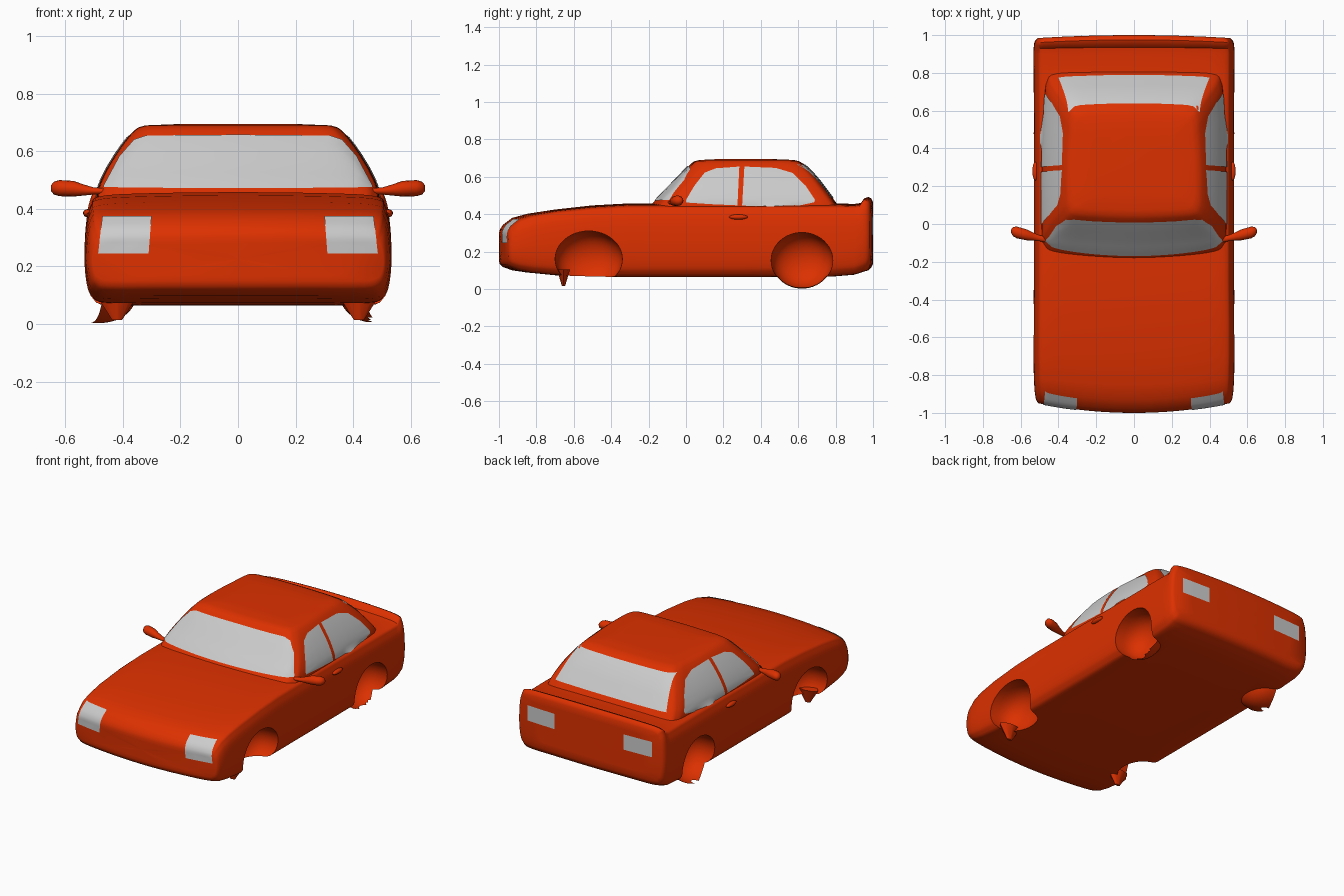
import bpy, bmesh, math
from mathutils import Vector, Matrix
from mathutils.bvhtree import BVHTree

if "Cube" in bpy.data.objects:
    bpy.data.objects.remove(bpy.data.objects["Cube"])

red = bpy.data.materials.new("red_paint")
red.diffuse_color = (0.72, 0.03, 0.0, 1)
red.use_nodes = True
red.node_tree.nodes["Principled BSDF"].inputs["Base Color"].default_value = red.diffuse_color


def add_object(name, bm, mat=None):
    bmesh.ops.recalc_face_normals(bm, faces=bm.faces)
    me = bpy.data.meshes.new(name)
    bm.to_mesh(me)
    bm.free()
    ob = bpy.data.objects.new(name, me)
    bpy.context.collection.objects.link(ob)
    if mat:
        me.materials.append(mat)
    return ob


def smooth_shade(ob, angle=40):
    bpy.ops.object.select_all(action='DESELECT')
    ob.select_set(True)
    bpy.context.view_layer.objects.active = ob
    bpy.ops.object.shade_smooth_by_angle(angle=math.radians(angle))


def curve_ring(pts, n=4):
    """Closed Catmull-Rom through 2D points."""
    p, out = [Vector(q) for q in pts], []
    for i in range(len(p)):
        a, b, c, d = (p[(i + k) % len(p)] for k in (-1, 0, 1, 2))
        for j in range(n):
            t = j / n
            out.append(0.5 * (2 * b + (c - a) * t + (2 * a - 5 * b + 4 * c - d) * t * t
                              + (3 * b - a - 3 * c + d) * t ** 3))
    return out


def mirrored(half):
    return half + [(-x, v) for x, v in half[-2:0:-1]]


def loft(name, rings, mat):
    bm = bmesh.new()
    rows = [[bm.verts.new(p) for p in r] for r in rings]
    n = len(rows[0])
    for a, b in zip(rows, rows[1:]):
        for i in range(n):
            bm.faces.new((a[i], a[(i + 1) % n], b[(i + 1) % n], b[i]))
    bm.faces.new(rows[0])
    bm.faces.new(rows[-1])
    return add_object(name, bm, mat)


def boolean(target, other, op):
    m = target.modifiers.new(op, 'BOOLEAN')
    m.operation, m.object, m.solver = op, other, 'EXACT'
    bpy.context.view_layer.objects.active = target
    bpy.ops.object.modifier_apply(modifier=m.name)
    bpy.data.objects.remove(other)


# lower body: sections along y (y, half width, bottom z, top z)
SECTIONS = [(-1.0, .505, .15, .30), (-.995, .512, .132, .318), (-.98, .52, .118, .342),
            (-.93, .527, .10, .38), (-.85, .53, .088, .402), (-.7, .533, .075, .425),
            (-.5, .533, .068, .447), (-.3, .53, .065, .458), (-.17, .53, .065, .458),
            (.3, .53, .065, .458), (.78, .532, .068, .458), (.9, .533, .078, .455),
            (.935, .532, .088, .46), (.955, .53, .094, .485), (.975, .528, .10, .492),
            (.99, .522, .115, .485), (1.0, .51, .135, .465)]


def body_ring(y, w, zb, zt, s=1.0):
    h = zt - zb
    half = [(0, zb), (.5 * w, zb), (.86 * w, zb), (.95 * w, zb + .06 * h), (.985 * w, zb + .18 * h),
            (w, zb + .42 * h), (.99 * w, zb + .72 * h), (.96 * w, zb + .89 * h),
            (.9 * w, zb + .965 * h), (.6 * w, zt - .01 * h), (0, zt)]
    mid, ring = (zb + zt) / 2, []
    for x, z in curve_ring(mirrored(half)):
        x, z = x * s, mid + (z - mid) * s
        bow = .05 * min(1, max(0, (-.7 - y) / .25)) - .015 * min(1, max(0, (y - .9) / .08))
        ring.append((x, y + bow * (x / .5) ** 2, z))
    return ring


caps = (.02, .25, .5, .75)
rings = [body_ring(*SECTIONS[0], s) for s in caps] + [body_ring(*s) for s in SECTIONS]
rings += [body_ring(*SECTIONS[-1], s) for s in reversed(caps)]
body = loft("car_body", rings, red)

# cabin: plan rings stacked in z (z, front y, rear y, half width)
CABIN = [(.40, -.235, .845, .49), (.465, -.172, .80, .487), (.50, -.14, .775, .474), (.54, -.10, .745, .454),
         (.58, -.062, .715, .43), (.62, -.024, .68, .403), (.65, .006, .65, .38),
         (.67, .026, .627, .362), (.683, .045, .605, .345), (.69, .075, .575, .32), (.694, .17, .48, .22)]
crings = []
for z, f, r, w in CABIN:
    b = .05 * (w - .28) / .2
    half = [(0, f), (.5 * w, f + .25 * b), (.87 * w, f + .8 * b), (.97 * w, f + b + .03), (w, f + b + .10),
            (w, .3), (.97 * w, r - .16), (.945 * w, r - .06), (.85 * w, r - .015), (.45 * w, r - .003), (0, r)]
    crings.append([(x, y, z) for x, y in curve_ring(mirrored(half))])
boolean(body, loft("cabin", crings, red), 'UNION')

# wheel wells: blunt bowls, (centre y, centre z, radius y, radius z)
WELLS = {"front": (-.52, .16, .18, .15), "rear": (.62, .152, .165, .15)}


def well_bm(side, spec):
    y, z, ry, rz = spec
    bm = bmesh.new()
    bmesh.ops.create_uvsphere(bm, u_segments=40, v_segments=24, radius=1)
    for v in bm.verts:
        depth = math.copysign(abs(v.co.x) ** .6, v.co.x) if abs(v.co.x) > 1e-5 else 0
        v.co = (side * .53 + .19 * depth, y + ry * v.co.y, z + rz * v.co.z)
    return bm


for side in (1, -1):
    for end, spec in WELLS.items():
        boolean(body, add_object("well_cutter", well_bm(side, spec), red), 'DIFFERENCE')
smooth_shade(body)
surface = BVHTree.FromObject(body, bpy.context.evaluated_depsgraph_get())

for side, label in ((1, "right"), (-1, "left")):
    # rear well liner hanging below the floor
    bm = well_bm(side, WELLS["rear"])
    rim = .47 if side > 0 else .525
    bmesh.ops.delete(bm, geom=[v for v in bm.verts if abs(v.co.x) > rim or v.co.z > .12], context='VERTS')
    smooth_shade(add_object("rear_well_liner_" + label, bm, red))
    # ragged flap below the front well
    bm = bmesh.new()
    bmesh.ops.create_cone(bm, cap_ends=True, segments=8, radius1=.012, radius2=.05, depth=.09,
                          matrix=Matrix.Translation((side * .42, -.655, .06)) @ Matrix.Diagonal((1.5, .7, 1, 1)))
    smooth_shade(add_object("front_well_flap_" + label, bm, red))
    # door handle
    bm = bmesh.new()
    bmesh.ops.create_uvsphere(bm, u_segments=16, v_segments=10, radius=1, matrix=Matrix.Translation(
        (side * .522, .28, .385)) @ Matrix.Diagonal((.016, .05, .014, 1)))
    smooth_shade(add_object("door_handle_" + label, bm, red))
    # wing mirror: (x, y, z, radius y, radius z)
    path = [(.45, -.085, .462, .015, .01), (.50, -.075, .462, .016, .012), (.54, -.065, .466, .022, .02),
            (.57, -.057, .47, .029, .027), (.62, -.045, .472, .031, .028), (.64, -.04, .472, .025, .022),
            (.65, -.038, .472, .01, .009)]
    mrings = [[(side * x, y + ry * math.cos(a), z + rz * math.sin(a))
               for a in (k * math.tau / 16 for k in range(16))] for x, y, z, ry, rz in path]
    smooth_shade(loft("wing_mirror_" + label, mrings, red), 60)


def panel(name, low, high, direction, place, nu=24, nv=10):
    """Glass patch between two edge polylines, projected on the body."""
    def along(pts, u):
        t = u * (len(pts) - 1)
        i = min(int(t), len(pts) - 2)
        return Vector(pts[i]).lerp(Vector(pts[i + 1]), t - i)
    bm, grid = bmesh.new(), []
    for j in range(nv + 1):
        row = []
        for i in range(nu + 1):
            a, b = along(low, i / nu).lerp(along(high, i / nu), j / nv)
            hit, normal, _, _ = surface.ray_cast(Vector(place(a, b)), Vector(direction))
            row.append(bm.verts.new(hit + normal * .004) if hit else None)
        grid.append(row)
    for r0, r1 in zip(grid, grid[1:]):
        for i in range(nu):
            quad = (r0[i], r0[i + 1], r1[i + 1], r1[i])
            if all(quad):
                bm.faces.new(quad)
    smooth_shade(add_object(name, bm))


def front_panel(name, low, high):
    panel(name, low, high, (0, 1, 0), lambda x, z: (x, -3, z))


def back_panel(name, low, high, start=3):
    panel(name, low, high, (0, -1, 0), lambda x, z: (x, start, z))


# windscreen, and rear window (projected from in front of the tail lip)
front_panel("windscreen", [(-.465, .473), (-.2, .47), (.2, .47), (.465, .473)],
            [(-.465, .478), (-.41, .58), (-.36, .638), (-.32, .652), (0, .655),
             (.32, .652), (.36, .638), (.41, .58), (.465, .478)])
back_panel("rear_window", [(-.40, .485), (.40, .485)], [(-.345, .662), (.345, .662)], .9)

for side, label in ((1, "right"), (-1, "left")):
    # side windows
    for name, low, high in (
            ("door_window_", [(0, .462), (.14, .453), (.275, .447)],
             [(0, .475), (.045, .55), (.10, .62), (.16, .643), (.285, .652)]),
            ("quarter_window_", [(.30, .446), (.45, .438), (.6, .445), (.685, .463)],
             [(.312, .652), (.48, .645), (.57, .618), (.64, .55), (.69, .475)])):
        panel(name + label, low, high, (-side, 0, 0), lambda y, z: (side * 3, y, z))
    # lamps
    front_panel("headlamp_" + label, [(side * .31, .245), (side * .485, .245)],
                [(side * .30, .372), (side * .47, .372)])
    back_panel("tail_lamp_" + label, [(side * .25, .29), (side * .45, .29)],
               [(side * .25, .39), (side * .45, .39)])
